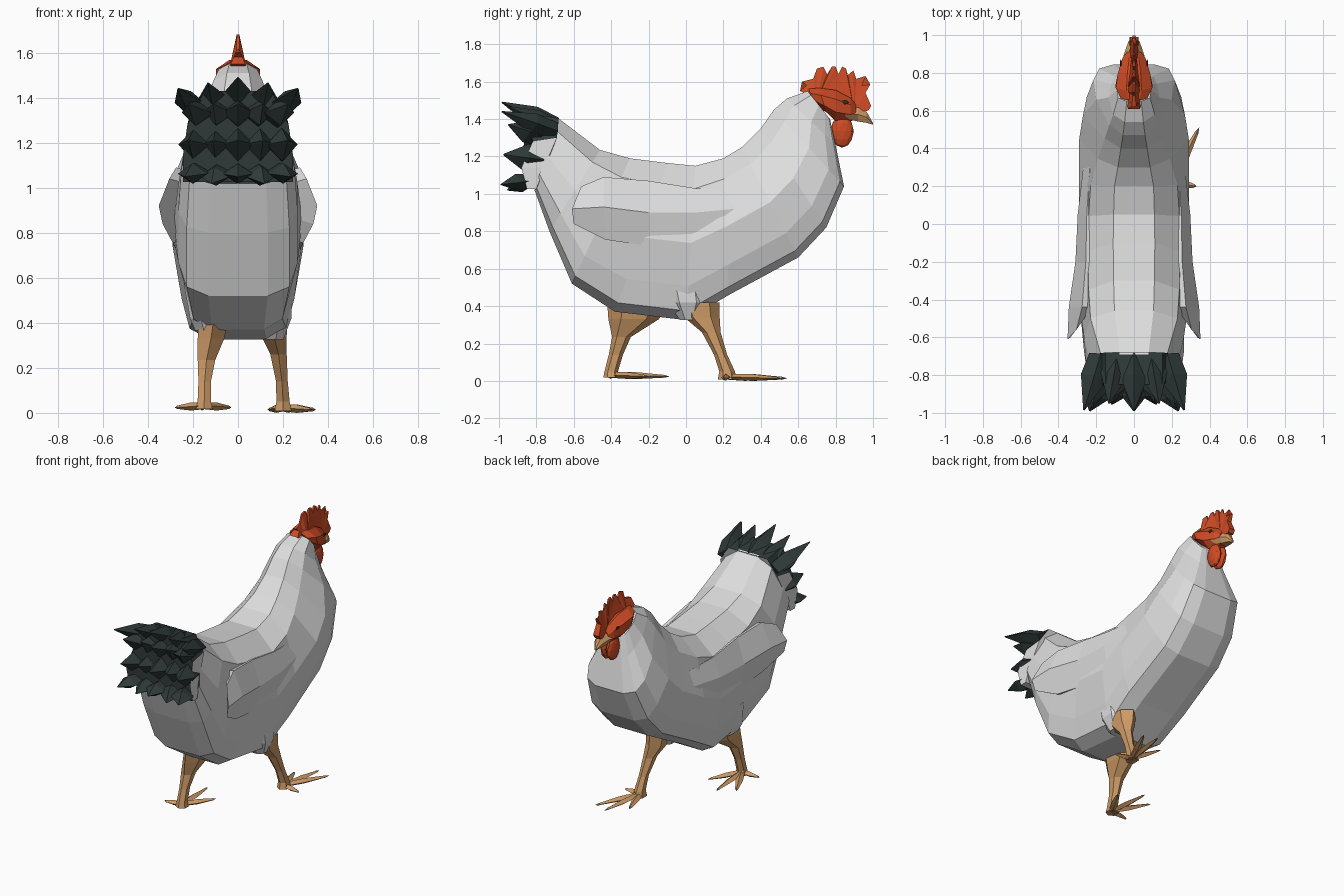
import bpy, bmesh, math
from mathutils import Vector

if "Cube" in bpy.data.objects:
    bpy.data.objects.remove(bpy.data.objects["Cube"])


def mat(name, rgb):
    m = bpy.data.materials.new(name)
    m.diffuse_color = (*rgb, 1)
    m.use_nodes = True
    m.node_tree.nodes["Principled BSDF"].inputs["Base Color"].default_value = m.diffuse_color
    return m


WHITE = mat("white plumage", (0.73, 0.73, 0.73))
DARK = mat("dark tail", (0.028, 0.042, 0.040))
RED = mat("red skin", (0.62, 0.07, 0.018))
TAN = mat("tan legs", (0.62, 0.33, 0.135))
GREY = mat("grey claws", (0.22, 0.19, 0.16))
BLACK = mat("dark eye", (0.03, 0.025, 0.02))


def finish(bm, name, *mats, mirror=False):
    bmesh.ops.recalc_face_normals(bm, faces=bm.faces)
    me = bpy.data.meshes.new(name)
    bm.to_mesh(me)
    bm.free()
    for m in mats:
        me.materials.append(m)
    ob = bpy.data.objects.new(name, me)
    bpy.context.collection.objects.link(ob)
    if mirror:
        ob.modifiers.new("Mirror", "MIRROR").use_mirror_merge = False
    return ob


def loft(bm, rings):
    """Skin a list of equal-length point rings and cap both ends."""
    vs = [[bm.verts.new(p) for p in r] for r in rings]
    n = len(vs[0])
    for a, b in zip(vs, vs[1:]):
        for i in range(n):
            j = (i + 1) % n
            bm.faces.new((a[i], a[j], b[j], b[i]))
    bm.faces.new(vs[0])
    bm.faces.new(vs[-1])


def tube(bm, rows, sides=6):
    """Horizontal rings: (x, y, z, rx, ry)."""
    loft(bm, [[(x + rx * math.cos(2 * math.pi * (i + .5) / sides),
                y + ry * math.sin(2 * math.pi * (i + .5) / sides), z)
               for i in range(sides)] for x, y, z, rx, ry in rows])


def spike(bm, base, tip, w, h, mid=None, end=.06):
    """Diamond-section spike from base to tip; widest at fraction mid."""
    base, tip = Vector(base), Vector(tip)
    q = (tip - base).to_track_quat('Y', 'Z')
    steps = [(0, 1), (1, end)] if mid is None else [(0, .85), (mid, 1), (1, end)]
    loft(bm, [[base.lerp(tip, t) + q @ Vector((w * s * x, 0, h * s * z))
               for x, z in ((1, 0), (0, 1), (-1, 0), (0, -1))] for t, s in steps])


def ball(name, m, c, r, mirror=False):
    bm = bmesh.new()
    bmesh.ops.create_icosphere(bm, subdivisions=2, radius=1)
    for v in bm.verts:
        v.co = Vector(c) + Vector([v.co[i] * r[i] for i in range(3)])
    return finish(bm, name, m, mirror=mirror)


# Body and neck: tilted slices (top y, z, bottom y, z, upper/mid/lower half width)
slices = [(-.69, 1.41, -.81, 1.02, .17, .23, .25), (-.46, 1.235, -.73, .80, .23, .265, .265),
          (-.30, 1.19, -.61, .52, .24, .285, .265), (-.10, 1.165, -.38, .37, .245, .285, .23),
          (.05, 1.15, .00, .325, .24, .29, .25), (.20, 1.19, .23, .46, .23, .29, .27),
          (.30, 1.25, .60, .66, .19, .29, .26), (.40, 1.35, .75, .82, .155, .27, .25),
          (.47, 1.45, .845, 1.04, .13, .20, .215), (.54, 1.51, .80, 1.26, .11, .135, .12),
          (.65, 1.55, .77, 1.40, .085, .09, .075)]
rings = []
for ty, tz, by, bz, wt, wm, wb in slices:
    half = [(0, .45 * wt), (.15, wt), (.5, wm), (.78, wb), (.94, .86 * wb), (1, .5 * wb)]
    pts = half + [(t, -x) for t, x in reversed(half)]
    rings.append([(x, ty + (by - ty) * t, tz + (bz - tz) * t) for t, x in pts])
bm = bmesh.new()
loft(bm, rings)
for f in bm.faces:
    if len(f.verts) > 4 and f.calc_center_median().y < 0:
        f.material_index = 1
finish(bm, "body", WHITE, DARK)

# Folded wings: pointed, flaring rear; front sinks into the breast
bm = bmesh.new()
wing = [(-.61, 1.04, .92, .84, .305, .352, .335), (-.44, 1.09, .93, .755, .275, .345, .29),
        (-.20, 1.07, .90, .72, .255, .31, .272), (.05, 1.03, .90, .75, .25, .298, .275),
        (.36, 1.02, .93, .84, .23, .262, .25)]
loft(bm, [[(xt, y + .05 * (y < -.6), zt), (xm, y, zm), (xb, y + .01, zb),
           (xb - .07, y + .15 * (y < -.6), zb + .02), (xt - .07, y + .15 * (y < -.6), zt - .02)]
          for y, zt, zm, zb, xt, xm, xb in wing])
finish(bm, "wings", WHITE, mirror=True)

# Tail core: white flanks, dark top and rear
def tail_ring(half):
    return half + [(-x, y, z) for x, y, z in reversed(half)]


bm = bmesh.new()
loft(bm, [tail_ring([(.15, -.68, 1.405), (.22, -.69, 1.30), (.238, -.76, 1.14), (.245, -.80, 1.025)]),
          tail_ring([(.15, -.85, 1.43), (.225, -.82, 1.28), (.245, -.88, 1.14), (.245, -.85, 1.025)])])
bmesh.ops.recalc_face_normals(bm, faces=bm.faces)
for f in bm.faces:
    low = f.calc_center_median().z < 1.3
    f.material_index = 0 if low and f.normal.y > -.7 else 1
finish(bm, "tail_core", WHITE, DARK)

# Tail feathers in four rows: base y, z, tip y, z, base and tip spread, thickness
bm = bmesh.new()
rows = [(-.70, 1.365, -.985, 1.49, .18, .265, .055), (-.79, 1.31, -.95, 1.37, .16, .22, .06),
        (-.77, 1.18, -.975, 1.21, .18, .22, .075), (-.85, 1.07, -.99, 1.05, .18, .235, .045)]
for r, (y0, z0, y1, z1, x0, x1, h) in enumerate(rows):
    for k in range(-2, 3):
        s = k / 2
        odd = abs(k) == 1
        spike(bm, (x0 * s, y0, z0 - .03 * abs(s) * (r == 0)),
              (x1 * s, y1 + .035 * odd, z1 - .05 * abs(s) * (r == 0) - .03 * odd * (r == 3)),
              .07, h, .4)
finish(bm, "tail_feathers", DARK)

# Legs with feathered thighs, shanks, toes and claws
for side, thigh, leg, ankle, tips in (
    ("right",
     [(.15, -.02, .60, .10, .14), (.145, .01, .42, .10, .12), (.145, .015, .325, .06, .05)],
     [(.155, .07, .42, .075, .11), (.16, .085, .34, .065, .095), (.18, .135, .26, .042, .05),
      (.195, .185, .14, .03, .035), (.20, .22, .05, .034, .042), (.20, .22, .008, .042, .05)],
     (.20, .22, .022),
     [(.135, .43), (.25, .54), (.345, .51), (.33, .20)]),
    ("left",
     [(-.14, -.22, .58, .11, .18), (-.13, -.26, .42, .09, .15), (-.125, -.26, .365, .07, .12)],
     [(-.11, -.26, .40, .075, .16), (-.12, -.28, .33, .068, .135), (-.14, -.345, .235, .045, .05),
      (-.148, -.375, .14, .032, .038), (-.15, -.40, .05, .034, .036), (-.15, -.40, .018, .042, .042)],
     (-.15, -.40, .032),
     [(-.275, -.16), (-.17, -.09), (-.03, -.20), (-.28, -.41)]),
):
    bm = bmesh.new()
    tube(bm, thigh, 8)
    finish(bm, side + "_thigh", WHITE)
    bm = bmesh.new()
    claws = bmesh.new()
    tube(bm, leg)
    for x, y in tips:
        a, t = Vector(ankle), Vector((x, y, ankle[2] - .008))
        spike(bm, a, a.lerp(t, .92), .024, .018, .5, .4)
        spike(claws, a.lerp(t, .9), t, .010, .009)
    finish(bm, side + "_leg", TAN)
    finish(claws, side + "_claws", GREY)

# Head: red face widest at the brow, wattles, eyes
bm = bmesh.new()
loft(bm, [[(w * math.cos(a), y - .35 * h * math.sin(a) * (y < .75), z + h * math.sin(a))
           for a in [math.pi * (i + .5) / 4 for i in range(8)]]
          for y, z, w, h in ((.67, 1.52, .075, .045), (.73, 1.50, .105, .072), (.80, 1.472, .092, .09),
                             (.88, 1.45, .065, .068), (.91, 1.44, .04, .04))])
finish(bm, "face", RED)
ball("wattles", RED, (.022, .835, 1.335), (.03, .062, .088), mirror=True)
ball("eyes", BLACK, (.070, .85, 1.49), (.005, .02, .011), mirror=True)

# Comb: toothed plate, thicker towards its base
outline = [(.70, 1.50), (.61, 1.55), (.645, 1.58), (.62, 1.60), (.68, 1.615), (.70, 1.67),
           (.735, 1.68), (.755, 1.64), (.78, 1.68), (.80, 1.68), (.815, 1.64), (.835, 1.68),
           (.855, 1.67), (.865, 1.635), (.895, 1.66), (.91, 1.615), (.96, 1.63), (.94, 1.58),
           (.985, 1.585), (.96, 1.54), (.99, 1.47), (.975, 1.445), (.90, 1.44)]
bm = bmesh.new()
loft(bm, [[(s * min(.045, max(.006, (1.63 - z) * .4)) * (1 if y < .9 else .5), y, z)
           for y, z in outline] for s in (-1, 1)])
bmesh.ops.triangulate(bm, faces=bm.faces)
finish(bm, "comb", RED)

# Beak
bm = bmesh.new()
loft(bm, [[(w * x, y, z + h * k) for x, k in ((.5, 1), (1, 0), (.6, -1), (-.6, -1), (-1, 0), (-.5, 1))]
          for y, z, w, h in ((.85, 1.425, .068, .02), (.92, 1.425, .046, .038),
                             (.965, 1.41, .03, .03), (.999, 1.375, .005, .005))])
finish(bm, "beak", TAN)
